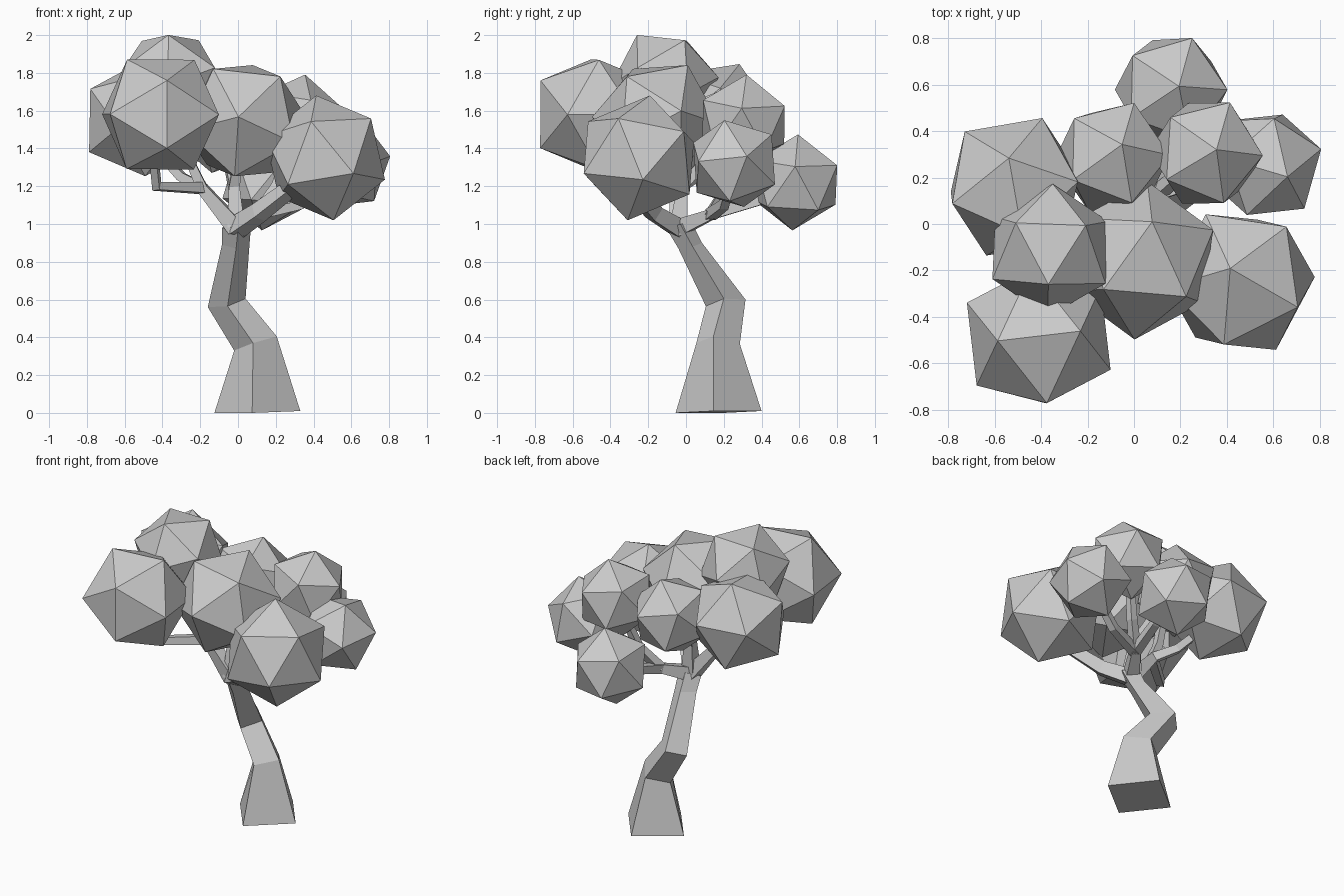
import bpy
import bmesh
from mathutils import Matrix, Vector

cube = bpy.data.objects.get("Cube")
if cube:
    bpy.data.objects.remove(cube, do_unlink=True)

# Single matte grey for the whole tree
GREY = (0.6, 0.6, 0.6, 1.0)
grey = bpy.data.materials.new("plain_grey")
grey.use_nodes = True
grey.diffuse_color = GREY
shader = grey.node_tree.nodes["Principled BSDF"]
shader.inputs["Base Color"].default_value = GREY
shader.inputs["Roughness"].default_value = 0.9


def make_object(name, bm):
    """Turn a bmesh into a flat-shaded object with the grey material."""
    bmesh.ops.recalc_face_normals(bm, faces=bm.faces)
    mesh = bpy.data.meshes.new(name)
    bm.to_mesh(mesh)
    bm.free()
    mesh.materials.append(grey)
    obj = bpy.data.objects.new(name, mesh)
    bpy.context.scene.collection.objects.link(obj)
    return obj


def loft(name, sections):
    """Skin a closed tube through four-cornered sections."""
    bm = bmesh.new()
    rings = [[bm.verts.new(corner) for corner in ring] for ring in sections]
    for low, high in zip(rings, rings[1:]):
        for i in range(len(low)):
            j = (i + 1) % len(low)
            bm.faces.new((low[i], low[j], high[j], high[i]))
    bm.faces.new(rings[0])
    bm.faces.new(rings[-1])
    return make_object(name, bm)


def branch(name, path, thick, thin):
    """Square tapering limb that follows a bent path."""
    points = [Vector(p) for p in path]
    last = len(points) - 1
    sections = []
    side = None
    for i, point in enumerate(points):
        along = (points[min(i + 1, last)] - points[max(i - 1, 0)]).normalized()
        if side is None:
            side = along.orthogonal()
        side = (side - along * side.dot(along)).normalized()
        other = along.cross(side)
        radius = thick + (thin - thick) * i / last
        sections.append([point + d * radius for d in (side, other, -side, -other)])
    return loft(name, sections)


def edge_frame(p, q):
    """Rotation whose axes follow an edge seen from the solid's centre."""
    out = (p + q).normalized()
    along = (p - q).normalized()
    along = (along - out * along.dot(out)).normalized()
    return Matrix((out, along, out.cross(along))).transposed()


def leaf_clump(name, centre, p, q):
    """Icosahedron turned so that one edge runs from p to q about its centre."""
    p, q = Vector(p), Vector(q)
    bm = bmesh.new()
    bmesh.ops.create_icosphere(bm, subdivisions=1,
                               radius=(p.length + q.length) / 2)
    bm.edges.ensure_lookup_table()
    a, b = (v.co.copy() for v in bm.edges[0].verts)
    turn = edge_frame(p, q) @ edge_frame(a, b).transposed()
    bmesh.ops.transform(bm, verts=bm.verts,
                        matrix=Matrix.Translation(centre) @ turn.to_4x4())
    return make_object(name, bm)


# Crooked trunk: left, front and right corner of each section
trunk_corners = [
    ((-.125, .2, 0), (.075, -.055, 0), (.33, .145, .01)),
    ((-.02, .195, .33), (.08, .055, .37), (.205, .145, .405)),
    ((-.16, .22, .56), (-.055, .105, .565), (.04, .2, .605)),
    ((-.085, .01, .89), (-.01, -.04, .87), (.06, .035, .88)),
    ((-.085, -.04, .98), (0, -.1, .97), (.07, -.03, 1)),
]
trunk = []
for corners in trunk_corners:
    left, front, right = map(Vector, corners)
    trunk.append((left, front, right, left + right - front))
loft("trunk", trunk)

# Limbs fork from the trunk top, twigs fork from the limbs
fork = (-.01, -.04, .98)
left_fork = (-.19, -.05, 1.19)
back_fork = (.1, .13, 1.05)
top_fork = (-.02, -.02, 1.2)

limbs = {
    "left_limb": (fork, left_fork),
    "right_limb": (fork, (.11, -.17, 1.06), (.28, -.28, 1.19), (.4, -.28, 1.35)),
    "back_limb": (fork, back_fork),
    "upper_limb": (fork, top_fork),
}
for name, path in limbs.items():
    branch(name, path, .065, .04)

twigs = {
    "front_left_twig": (left_fork, (-.43, -.26, 1.2), (-.45, -.36, 1.4)),
    "back_left_twig": (left_fork, (-.3, .05, 1.25), (-.48, .13, 1.45)),
    "crown_twig": (left_fork, (-.24, -.06, 1.3), (-.33, -.1, 1.6)),
    "back_twig": (back_fork, (.15, .38, 1.12), (.16, .54, 1.2)),
    "back_right_twig": (back_fork, (.33, .2, 1.1), (.53, .25, 1.27)),
    "inner_right_twig": (back_fork, (.2, .22, 1.2), (.28, .29, 1.45)),
    "middle_twig": (top_fork, (.02, -.12, 1.45)),
    "inner_back_twig": (top_fork, (-.08, .2, 1.45)),
}
for name, path in twigs.items():
    branch(name, path, .04, .027)

# Faceted leaf clumps: centre, then both ends of one edge about that centre
clumps = {
    "front_left": ((-.41, -.483, 1.58), (-.177, -.02, .29), (.18, .022, .29)),
    "back_left": ((-.515, .16, 1.55), (-.015, .13, .3), (-.268, -.08, .15)),
    "crown": ((-.36, -.113, 1.755), (-.01, -.147, .243), (.153, .107, .22)),
    "middle": ((.03, -.157, 1.547), (-.03, -.345, .018), (.195, -.145, .233)),
    "front_right": ((.46, -.25, 1.35), (-.043, .058, .335), (.242, -.107, .205)),
    "inner_right": ((.31, .305, 1.54), (.045, .015, .25), (.245, -.01, .074)),
    "inner_back": ((-.095, .285, 1.52), (.045, .06, .25), (.095, .235, .05)),
    "back": ((.16, .578, 1.22), (.035, .01, .23), (-.17, .155, .16)),
    "back_right": ((.563, .255, 1.32), (.24, .066, .04), (.103, -.05, .23)),
}
for name, (centre, p, q) in clumps.items():
    leaf_clump(name + "_leaves", centre, p, q)
